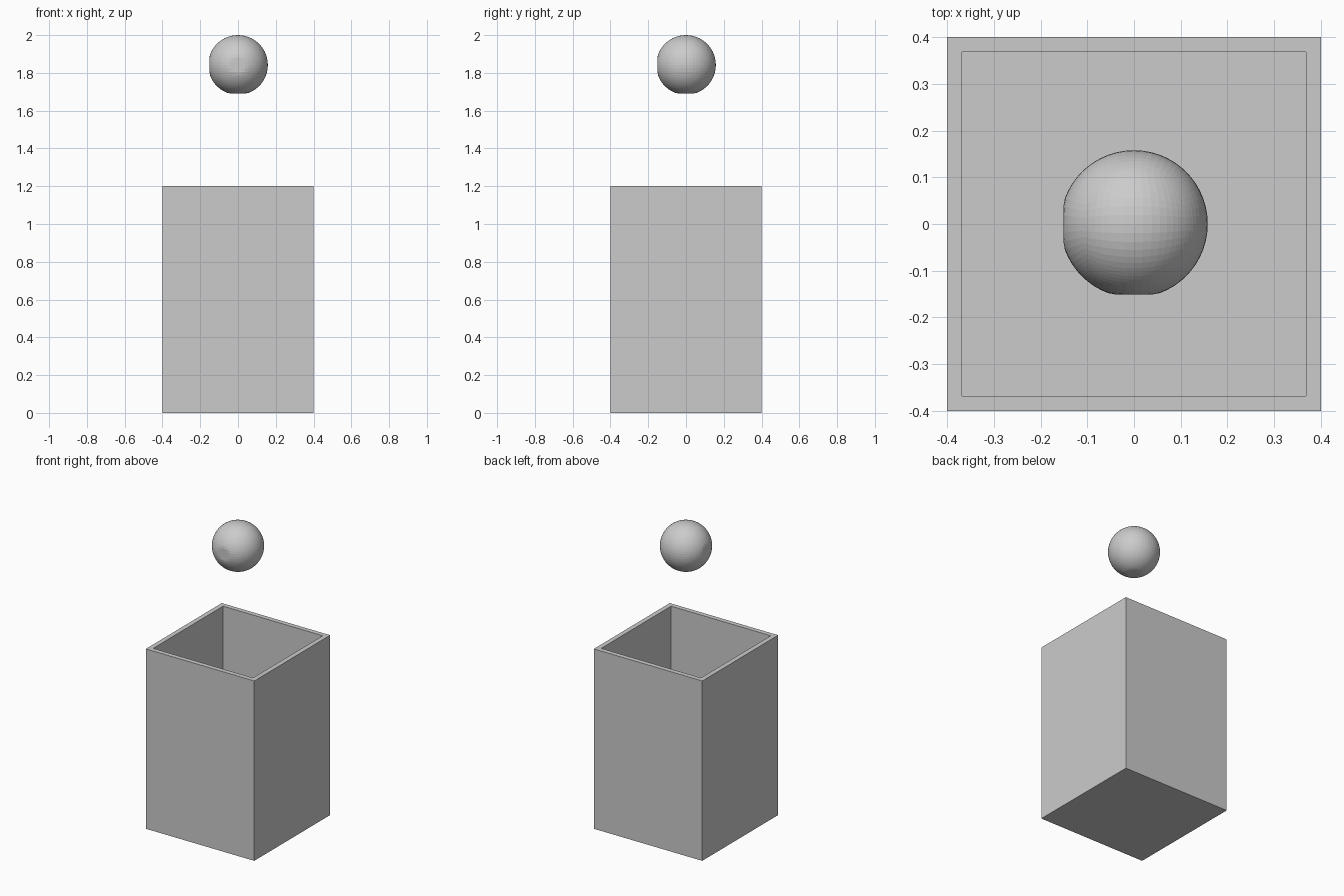
import bpy, bmesh
from mathutils import Vector

if "Cube" in bpy.data.objects:
    bpy.data.objects.remove(bpy.data.objects["Cube"])

WIDTH, HEIGHT, WALL = 0.8, 1.2, 0.045
RADIUS, FLAT = 0.158, 0.151


def add_object(name, bm, location=(0, 0, 0)):
    bmesh.ops.recalc_face_normals(bm, faces=bm.faces[:])
    mesh = bpy.data.meshes.new(name)
    bm.to_mesh(mesh)
    bm.free()
    obj = bpy.data.objects.new(name, mesh)
    obj.location = location
    bpy.context.collection.objects.link(obj)
    return obj


# Open-topped square box with a rim, hollowed down to a floor
bm = bmesh.new()
bmesh.ops.create_cube(bm, size=1)
for v in bm.verts:
    v.co = Vector((v.co.x * WIDTH, v.co.y * WIDTH, (v.co.z + 0.5) * HEIGHT))
bm.normal_update()
top = max(bm.faces, key=lambda f: f.calc_center_median().z)
bmesh.ops.inset_region(bm, faces=[top], thickness=WALL)
hole = bmesh.ops.extrude_discrete_faces(bm, faces=[top])["faces"][0]
bmesh.ops.translate(bm, verts=hole.verts[:], vec=(0, 0, WALL - HEIGHT))
add_object("open_box", bm)

# Floating ball: faceted quad sphere, slightly flattened on its -x, -y and -z sides
bm = bmesh.new()
bmesh.ops.create_cube(bm, size=2)
bmesh.ops.subdivide_edges(bm, edges=bm.edges[:], cuts=15, use_grid_fill=True)
for v in bm.verts:
    p = v.co.normalized() * RADIUS
    v.co = Vector([max(c, -FLAT) for c in p])
add_object("ball", bm, (0, 0, 2 - RADIUS))
